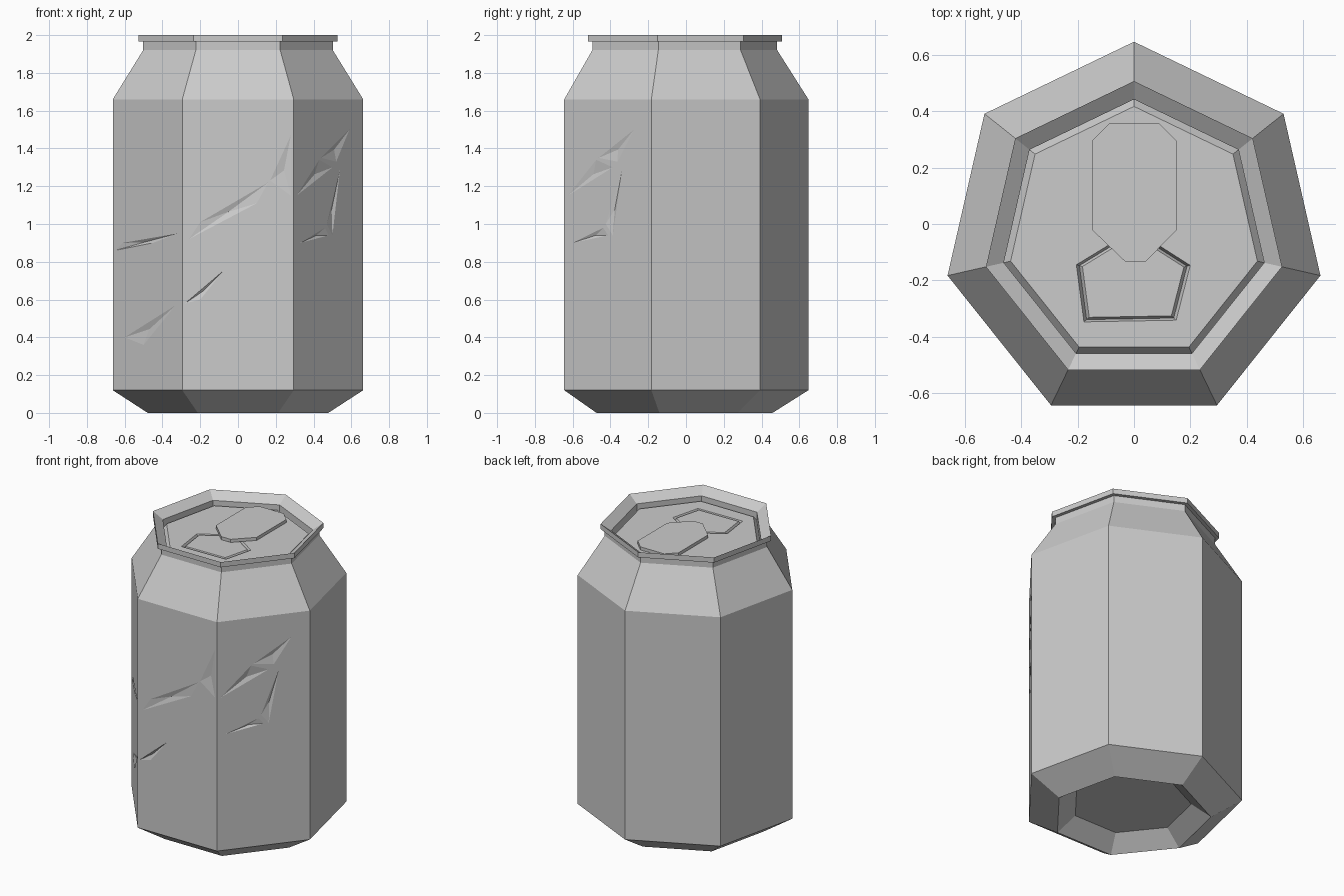
import bpy, bmesh
from math import sin, cos, pi
from mathutils import Vector

if "Cube" in bpy.data.objects:
    bpy.data.objects.remove(bpy.data.objects["Cube"])

SIDES, CENTRE_Y, LID_Z = 7, -0.032, 1.93

metal = bpy.data.materials.new("grey_metal")
metal.use_nodes = True
grey = (0.6, 0.6, 0.6, 1)
metal.diffuse_color = grey
metal.node_tree.nodes["Principled BSDF"].inputs["Base Color"].default_value = grey


def finish(bm, name):
    bmesh.ops.recalc_face_normals(bm, faces=bm.faces)
    mesh = bpy.data.meshes.new(name)
    bm.to_mesh(mesh)
    bm.free()
    mesh.materials.append(metal)
    obj = bpy.data.objects.new(name, mesh)
    bpy.context.collection.objects.link(obj)
    return obj


def loop(bm, points):
    return [bm.verts.new(p) for p in points]


def heptagon(radius, z):
    angles = [pi / 2 + 2 * pi * k / SIDES for k in range(SIDES)]
    return [Vector((radius * cos(a), CENTRE_Y + radius * sin(a), z)) for a in angles]


def bridge(bm, a, b, skip=()):
    n = len(a)
    for i in range(n):
        if i not in skip:
            j = (i + 1) % n
            bm.faces.new((a[i], a[j], b[j], b[i]))


def fill_around(bm, outer, holes, normal):
    """Fill a flat outline, leaving the given loops open."""
    edges = []
    for ring in [outer] + holes:
        for i, v in enumerate(ring):
            pair = (v, ring[(i + 1) % len(ring)])
            edges.append(bm.edges.get(pair) or bm.edges.new(pair))
    bmesh.ops.triangle_fill(bm, use_beauty=True, edges=edges, normal=normal)


def shrink(points, factor, dz):
    mid = sum(points, Vector()) / len(points)
    return [mid + (p - mid) * factor + Vector((0, 0, dz)) for p in points]


# Can shell: recessed base, wall, shoulder, neck, rim and countersink
profile = [(.37, .09), (.49, 0), (.68, .12), (.68, 1.66), (.515, 1.92), (.515, 1.965),
           (.54, 1.965), (.54, 2), (.475, 1.955), (.475, 1.9), (.45, LID_Z)]

# Crumple dents on three wall panels, as (x, z) outlines seen from the front
dents = {
    2: [[(-.65, .86), (-.61, .9), (-.32, .95), (-.45, .9)],
        [(-.6, .4), (-.33, .57), (-.5, .36)]],
    3: [[(-.26, .92), (-.2, 1.01), (.16, 1.22), (.1, 1.11)],
        [(.17, 1.23), (.28, 1.47), (.28, 1.15)],
        [(-.28, .58), (-.08, .75), (-.2, .6)]],
    4: [[(.31, 1.15), (.43, 1.34), (.5, 1.3)],
        [(.44, 1.35), (.59, 1.5), (.52, 1.33)],
        [(.54, 1.29), (.5, .94), (.47, 1.0)],
        [(.33, .9), (.46, .98), (.48, .94)]],
}

bm = bmesh.new()
rings = [loop(bm, heptagon(r, z)) for r, z in profile]
bm.faces.new(rings[0])
for i in range(len(rings) - 1):
    bridge(bm, rings[i], rings[i + 1], skip=dents if i == 2 else ())

low, high = rings[2], rings[3]
for side, outlines in dents.items():
    a, b = low[side].co, low[side + 1].co
    outward = (b - a).cross(Vector((0, 0, 1))).normalized()
    holes = []
    for outline in outlines:
        points = []
        for x, z in outline:
            p = a.lerp(b, (x - a.x) / (b.x - a.x))
            points.append(Vector((p.x, p.y, z)))
        hole = loop(bm, points)
        apex = bm.verts.new(sum(points, Vector()) / len(points) - outward * .01)
        for i, v in enumerate(hole):
            bm.faces.new((v, hole[(i + 1) % len(hole)], apex))
        holes.append(hole)
    outer = [low[side], low[side + 1], high[side + 1], high[side]]
    fill_around(bm, outer, holes, outward)
finish(bm, "can_body")

# Lid with a V-shaped score line around the opening panel
opening = [Vector((x, y, LID_Z)) for x, y in
           [(-.205, -.145), (-.178, -.348), (.15, -.342), (.2, -.147), (0, -.02)]]
bm = bmesh.new()
outer = loop(bm, heptagon(.45, LID_Z))
score = [loop(bm, shrink(opening, f, dz)) for f, dz in [(1, 0), (.945, -.02), (.89, 0)]]
fill_around(bm, outer, [score[0]], Vector((0, 0, 1)))
bridge(bm, score[0], score[1])
bridge(bm, score[1], score[2])
bm.faces.new(score[2])
finish(bm, "lid")

# Pull tab
tab = [(-.15, .295), (-.088, .357), (.09, .357), (.153, .295),
       (.153, -.02), (.04, -.135), (-.03, -.135), (-.15, -.02)]
bm = bmesh.new()
bottom, top = [loop(bm, [(x, y, z) for x, y in tab]) for z in (LID_Z + .004, LID_Z + .025)]
bridge(bm, bottom, top)
bm.faces.new(bottom)
bm.faces.new(top)
finish(bm, "pull_tab")
